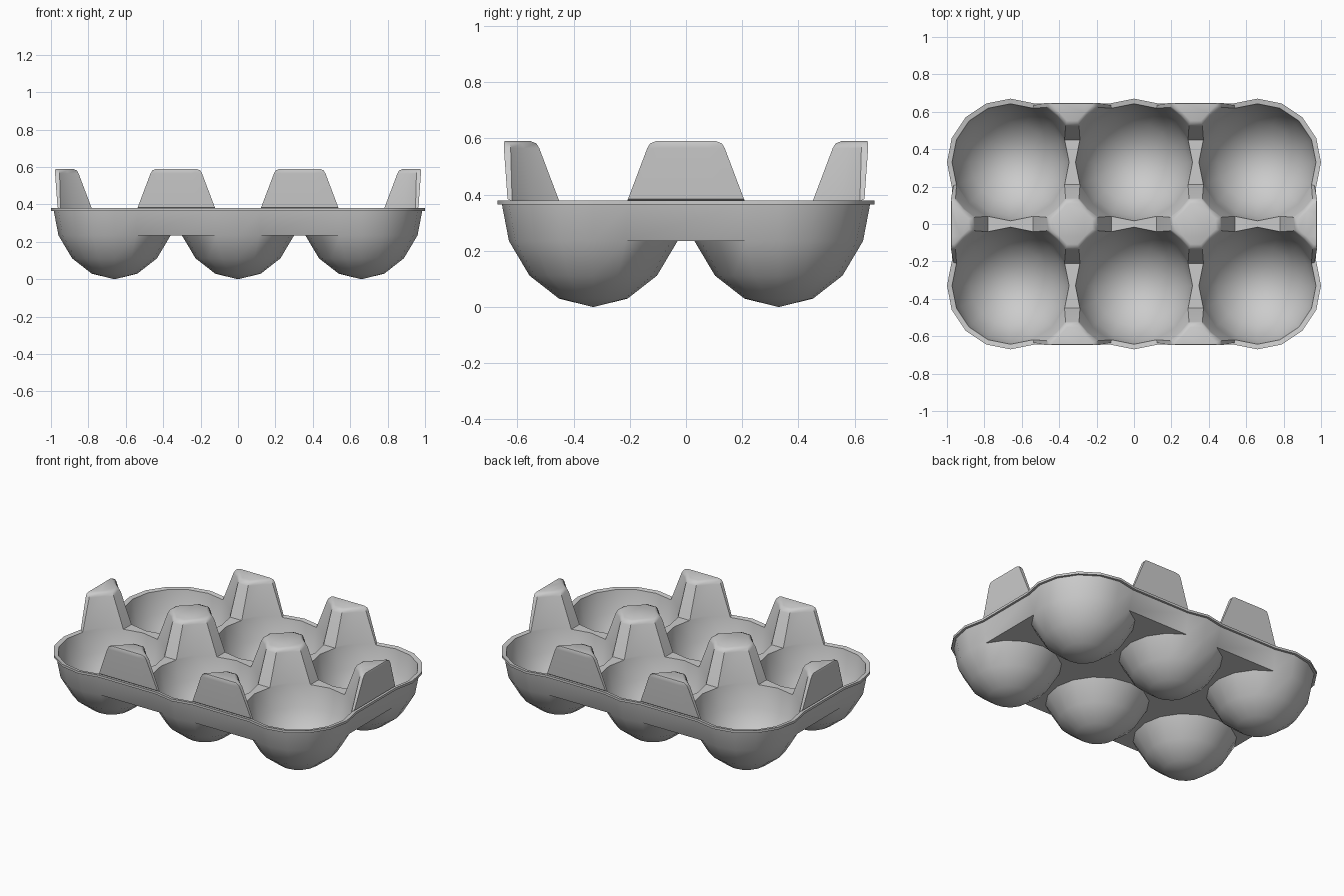
import bpy, bmesh
from math import sin, cos, radians

if "Cube" in bpy.data.objects:
    bpy.data.objects.remove(bpy.data.objects["Cube"])

P = 0.33            # half the cup spacing
WEB, TOP = 0.235, 0.375
C, S = cos(radians(22.5)), sin(radians(22.5))
bm = bmesh.new()


def ring(pts, z):
    return [bm.verts.new((x, y, z)) for x, y in pts]


def bridge(a, b):
    n = len(a)
    for i in range(n):
        j = (i + 1) % n
        bm.faces.new((a[i], a[j], b[j], b[i]))


def circle(cx, cy, r):
    return [(cx + r * cos(radians(22.5 * i)), cy + r * sin(radians(22.5 * i))) for i in range(16)]


def cup(cx, cy, profile):
    tip = bm.verts.new((cx, cy, profile[0][1]))
    prev = None
    for r, z in profile[1:]:
        cur = ring(circle(cx, cy, r), z)
        if prev:
            bridge(prev, cur)
        else:
            for i in range(16):
                bm.faces.new((tip, cur[i - 1], cur[i]))
        prev = cur


def outline(r):
    # scalloped tray outline: cup arcs joined by straight runs
    pts = []
    for cx, cy, a, b in [(2*P, P, -1, 5), (0, P, 3, 5), (-2*P, P, 3, 9),
                         (-2*P, -P, 7, 13), (0, -P, 11, 13), (2*P, -P, 11, 17)]:
        for i in range(a, b + 1):
            t = radians(22.5 * i)
            pts.append((cx + r * cos(t), cy + r * sin(t)))
    return pts


def star(cx, cy, tip, half, diag, lim):
    # four-armed section that fits between four cups, cut off at the tray edge
    pts = []
    for a, b in [(1, 0), (0, 1), (-1, 0), (0, -1)]:
        for u, v in [(tip, -half), (tip, half), (diag, diag)]:
            x, y = cx + u * a - v * b, cy + u * b + v * a
            pts.append((max(-2*P - lim, min(2*P + lim, x)), max(-P - lim, min(P + lim, y))))
    return pts


def gap_star(x, y, r):
    return star(x, y, P - r * S, P - r * C, P - r * 0.70711, r * C)


def saddle(cx, cy, r, z, vertical):
    e, h, m = r * S, P - r * C, P - r
    pts = [(e, -h), (e, h), (0, m), (-e, h), (-e, -h), (0, -m)]
    if vertical:
        pts = [(v, u) for u, v in pts]
    v = ring([(cx + x, cy + y) for x, y in pts], z)
    bm.faces.new((v[0], v[1], v[2], v[5]))
    bm.faces.new((v[5], v[2], v[3], v[4]))


RO, RI = 0.30, 0.313

# cups, outside and inside skins
for cx in (-2*P, 0, 2*P):
    for cy in (-P, P):
        cup(cx, cy, [(0, 0), (.122, .03), (.227, .112), (RO, WEB)])
        cup(cx, cy, [(0, .018), (.115, .046), (.215, .123), (.288, .24), (RI, TOP)])

# skirt and rim flange
prev = ring(outline(RO), WEB)
for r, z in [(.325, .365), (.34, .365), (.34, .38), (RI, TOP)]:
    cur = ring(outline(r), z)
    bridge(prev, cur)
    prev = cur

# posts between the cups, and the flat web below them
posts = [(x, y) for x in (-P, P) for y in (-2*P, 0, 2*P)] + [(-3*P, 0), (3*P, 0)]
for x, y in posts:
    bm.faces.new(ring(gap_star(x, y, RO), WEB))
    prev = ring(gap_star(x, y, RI), TOP)
    for tip, half, diag, lim, z in [(.206, .041, .107, .305, .385),
                                    (.138, .036, .082, .318, .565),
                                    (.128, .033, .077, .318, .582),
                                    (.108, .028, .066, .315, .59)]:
        cur = ring(star(x, y, tip, half, diag, lim), z)
        bridge(prev, cur)
        prev = cur
    bm.faces.new(prev)

# saddles between neighbouring cups, top and underside
for r, z in ((RI, TOP), (RO, WEB)):
    for x in (-P, P):
        for y in (-P, P):
            saddle(x, y, r, z, True)
    for x in (-2*P, 0, 2*P):
        saddle(x, 0, r, z, False)

bmesh.ops.remove_doubles(bm, verts=bm.verts, dist=0.0005)
bmesh.ops.recalc_face_normals(bm, faces=bm.faces)
me = bpy.data.meshes.new("egg_tray")
bm.to_mesh(me)
bm.free()
tray = bpy.data.objects.new("egg_tray", me)
bpy.context.collection.objects.link(tray)
bpy.context.view_layer.objects.active = tray
tray.select_set(True)
bpy.ops.object.shade_smooth_by_angle(angle=radians(40))
